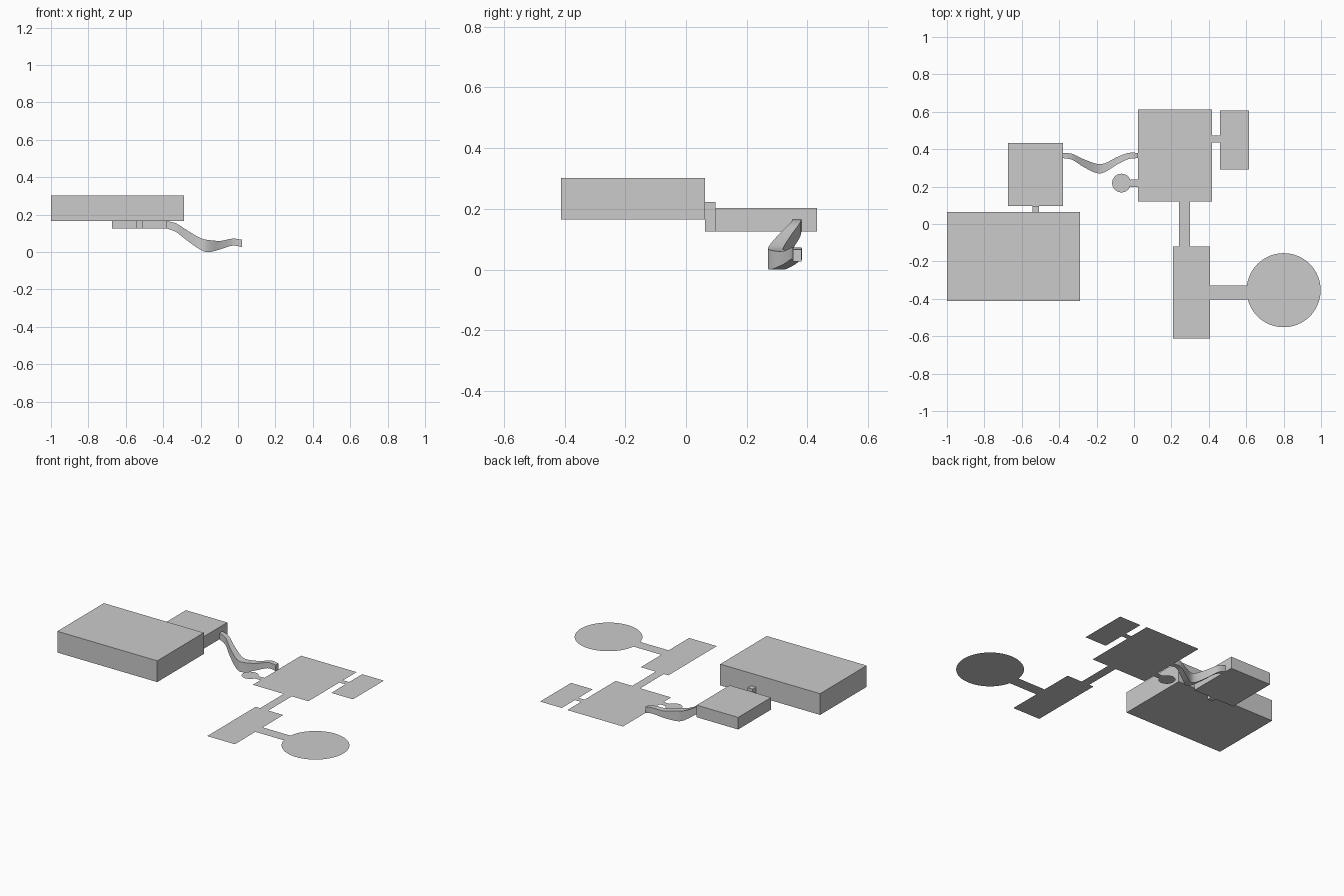
import bpy, bmesh, math

if "Cube" in bpy.data.objects:
    bpy.data.objects.remove(bpy.data.objects["Cube"])

grey = bpy.data.materials.new("stone_grey")
grey.diffuse_color = (0.6, 0.6, 0.6, 1)
grey.use_nodes = True
grey.node_tree.nodes["Principled BSDF"].inputs["Base Color"].default_value = grey.diffuse_color
FLOOR = 0.027


def finish(name, bm):
    me = bpy.data.meshes.new(name)
    bm.to_mesh(me)
    bm.free()
    me.materials.append(grey)
    ob = bpy.data.objects.new(name, me)
    bpy.context.collection.objects.link(ob)
    return ob


def box(name, x0, x1, y0, y1, z0, z1):
    bm = bmesh.new()
    bmesh.ops.create_cube(bm, size=1)
    for v in bm.verts:
        v.co = ((x0 + x1) / 2 + v.co.x * (x1 - x0),
                (y0 + y1) / 2 + v.co.y * (y1 - y0),
                (z0 + z1) / 2 + v.co.z * (z1 - z0))
    return finish(name, bm)


def slab(name, x0, x1, y0, y1):
    bm = bmesh.new()
    pts = [(x0, y0), (x1, y0), (x1, y1), (x0, y1)]
    bm.faces.new([bm.verts.new((x, y, FLOOR)) for x, y in pts])
    return finish(name, bm)


def disc(name, cx, cy, r, n=64):
    bm = bmesh.new()
    angles = [2 * math.pi * i / n for i in range(n)]
    bm.faces.new([bm.verts.new((cx + r * math.cos(a), cy + r * math.sin(a), FLOOR))
                  for a in angles])
    return finish(name, bm)


# Raised rooms and the short passage between them
box("great_hall", -1.0, -0.288, -0.411, 0.063, 0.165, 0.302)
box("antechamber", -0.674, -0.379, 0.097, 0.432, 0.125, 0.203)
box("hall_passage", -0.543, -0.508, 0.063, 0.097, 0.125, 0.222)

# Flat floors of the lower rooms
slab("main_room", 0.021, 0.417, 0.121, 0.612)
slab("side_room", 0.46, 0.615, 0.292, 0.607)
slab("lower_room", 0.209, 0.406, -0.612, -0.119)
disc("round_room", 0.80, -0.354, 0.198)
disc("round_alcove", -0.067, 0.219, 0.05, 32)

# Flat corridors
slab("side_corridor", 0.417, 0.46, 0.436, 0.474)
slab("lower_corridor", 0.241, 0.299, -0.119, 0.121)
slab("round_corridor", 0.406, 0.606, -0.403, -0.328)
slab("alcove_corridor", -0.02, 0.021, 0.199, 0.238)

# Winding tunnel: stations of x, y low, y high, z low, z high
stations = [
    (-0.379, 0.352, 0.380, 0.125, 0.165),
    (-0.33, 0.343, 0.375, 0.106, 0.153),
    (-0.27, 0.305, 0.347, 0.060, 0.115),
    (-0.20, 0.272, 0.322, 0.012, 0.075),
    (-0.155, 0.278, 0.325, 0.000, 0.064),
    (-0.09, 0.318, 0.358, 0.016, 0.060),
    (-0.03, 0.347, 0.380, 0.034, 0.072),
    (0.021, 0.352, 0.380, 0.027, 0.066),
]


def spline(p, i, t):
    a, b, c, d = (p[max(0, min(len(p) - 1, i + k))] for k in (-1, 0, 1, 2))
    return [0.5 * (2 * q + (r - o) * t + (2 * o - 5 * q + 4 * r - s) * t * t
                   + (3 * q - o - 3 * r + s) * t ** 3)
            for o, q, r, s in zip(a, b, c, d)]


samples = [spline(stations, i, k / 4) for i in range(len(stations) - 1) for k in range(4)]
samples.append(stations[-1])
bm = bmesh.new()
rings = []
for x, y0, y1, z0, z1 in samples:
    z0 = max(z0, 0)
    rings.append([bm.verts.new((x, y, z)) for y, z in
                  ((y0, z0), (y1, z0), (y1, z1), (y0, z1))])
for a, b in zip(rings, rings[1:]):
    for j in range(4):
        k = (j + 1) % 4
        bm.faces.new((a[j], a[k], b[k], b[j]))
bm.faces.new(rings[0])
bm.faces.new(rings[-1])
bmesh.ops.recalc_face_normals(bm, faces=bm.faces)
tunnel = finish("winding_tunnel", bm)
bpy.context.view_layer.objects.active = tunnel
tunnel.select_set(True)
bpy.ops.object.shade_smooth_by_angle(angle=math.radians(35))
